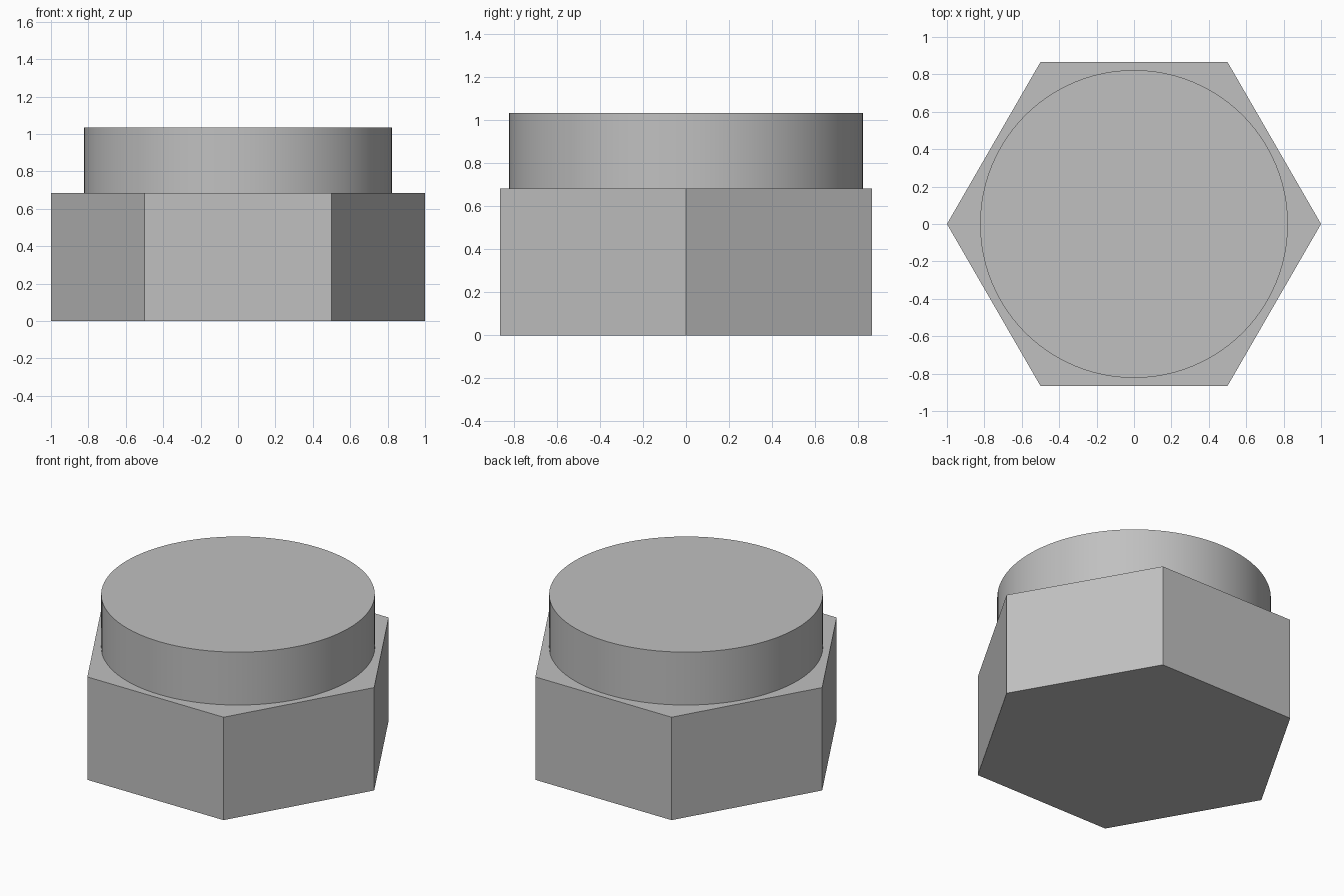
import bpy
import math

cube = bpy.data.objects.get("Cube")
if cube:
    bpy.data.objects.remove(cube, do_unlink=True)

# Single plain grey
grey = bpy.data.materials.new("plain grey")
grey.use_nodes = True
colour = (0.53, 0.53, 0.53, 1)
grey.diffuse_color = colour
grey.node_tree.nodes["Principled BSDF"].inputs["Base Color"].default_value = colour


def prism(name, sides, radius, bottom, top, turn=0):
    """Upright prism between two heights."""
    bpy.ops.mesh.primitive_cylinder_add(
        vertices=sides, radius=radius, depth=top - bottom,
        location=(0, 0, (bottom + top) / 2), rotation=(0, 0, turn))
    obj = bpy.context.object
    obj.name = name
    obj.data.materials.append(grey)
    return obj


# Hexagonal body with corners on the x axis
prism("hexagonal_body", 6, 1, 0, 0.683, math.radians(30))

# Round collar on top
prism("round_collar", 96, 0.823, 0.683, 1.034)
bpy.ops.object.shade_smooth_by_angle(angle=math.radians(30))
